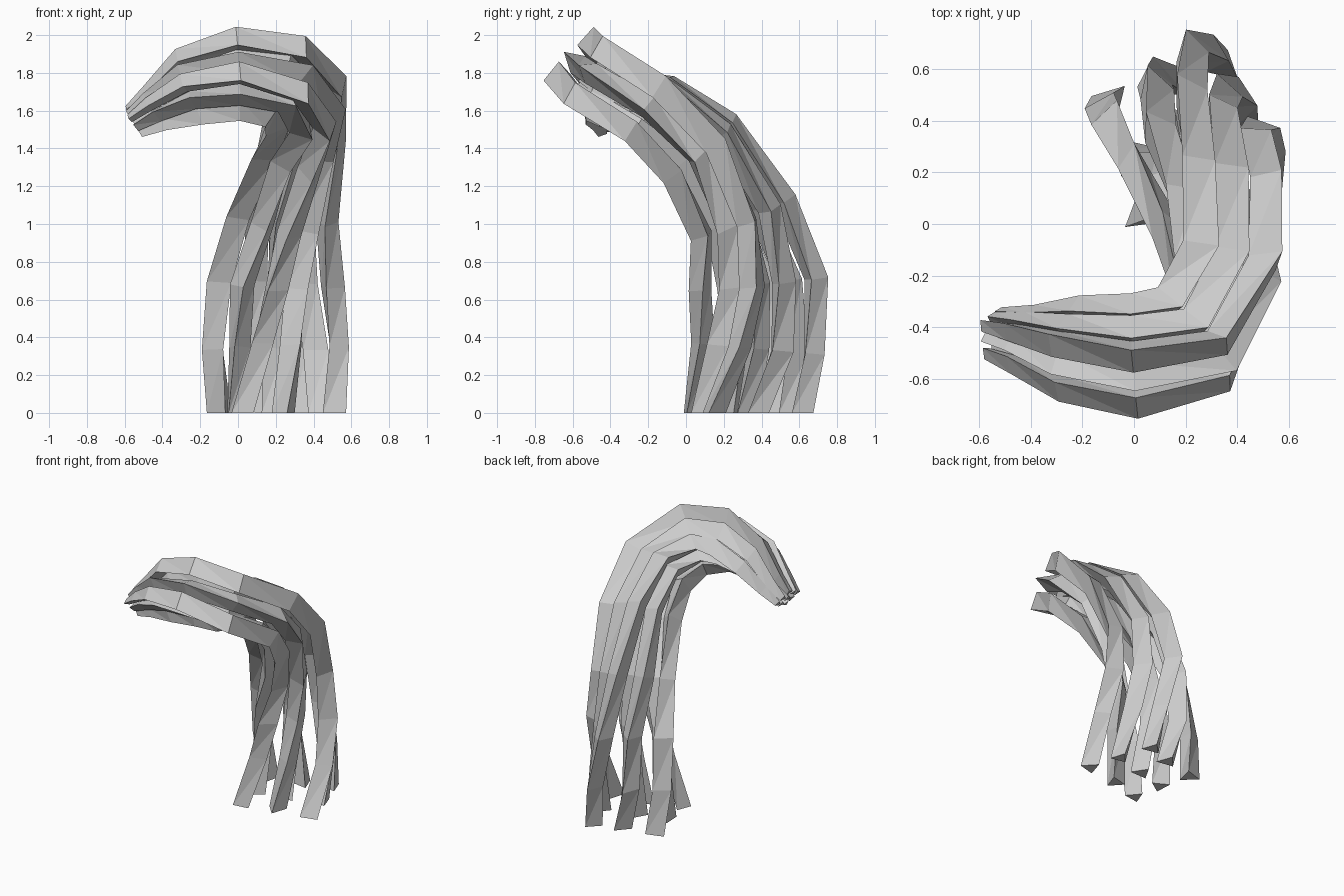
import bpy, bmesh, math, random
from mathutils import Vector

if "Cube" in bpy.data.objects:
    bpy.data.objects.remove(bpy.data.objects["Cube"])

random.seed(4)

# Bundle spine: x, y, z, corner radius of 3x3 layout, strand radius, twist (deg)
SPINE = [
    (0.20, 0.32, 0.00, 0.33, 0.072, 14),
    (0.20, 0.37, 0.34, 0.32, 0.072, 28),
    (0.20, 0.38, 0.68, 0.29, 0.075, 42),
    (0.23, 0.30, 1.03, 0.245, 0.075, 56),
    (0.31, 0.08, 1.40, 0.21, 0.075, 72),
    (0.36, -0.19, 1.62, 0.195, 0.075, 85),
    (0.25, -0.45, 1.75, 0.185, 0.075, 98),
    (0.00, -0.51, 1.79, 0.18, 0.072, 109),
    (-0.26, -0.48, 1.73, 0.155, 0.062, 119),
    (-0.44, -0.44, 1.61, 0.10, 0.046, 126),
    (-0.55, -0.42, 1.54, 0.08, 0.028, 130),
]
SIDES = 3
points = [Vector(s[:3]) for s in SPINE]


# Twist-free frames carried along the spine
def frames():
    result = []
    t_old, u = Vector((0, 0, 1)), Vector((1, 0, 0))
    for i in range(len(points)):
        if i == 0:
            t = Vector((0, 0, 1))
        else:
            t = (points[min(i + 1, len(points) - 1)] - points[i - 1]).normalized()
        u = t_old.rotation_difference(t) @ u
        result.append((u.copy(), t.cross(u)))
        t_old = t
    return result


FRAMES = frames()


# One faceted triangular strand
def strand(name, gx, gy):
    bm = bmesh.new()
    rings = []
    spin = random.uniform(0, math.tau)
    for i, (x, y, z, spread, rad, twist) in enumerate(SPINE):
        u, v = FRAMES[i]
        a = math.radians(twist)
        s = spread / math.sqrt(2)
        j = 0.08 * s
        ox = gx * s + random.uniform(-j, j)
        oy = gy * s + random.uniform(-j, j)
        c = points[i] + u * (ox * math.cos(a) - oy * math.sin(a)) \
            + v * (ox * math.sin(a) + oy * math.cos(a))
        ring = []
        for k in range(SIDES):
            b = spin + a + math.tau * k / SIDES
            r = rad * random.uniform(0.9, 1.1)
            ring.append(bm.verts.new(c + u * r * math.cos(b) + v * r * math.sin(b)))
        rings.append(ring)
    for r0, r1 in zip(rings, rings[1:]):
        for k in range(SIDES):
            n = (k + 1) % SIDES
            bm.faces.new((r0[k], r0[n], r1[n]))
            bm.faces.new((r0[k], r1[n], r1[k]))
    bm.faces.new(rings[0][::-1])
    bm.faces.new(rings[-1])
    bmesh.ops.recalc_face_normals(bm, faces=bm.faces)
    mesh = bpy.data.meshes.new(name)
    bm.to_mesh(mesh)
    bm.free()
    bpy.context.collection.objects.link(bpy.data.objects.new(name, mesh))


# Nine strands in a 3x3 bundle
for row in (-1, 0, 1):
    for col in (-1, 0, 1):
        strand(f"strand_{row + 2}_{col + 2}", col, row)
